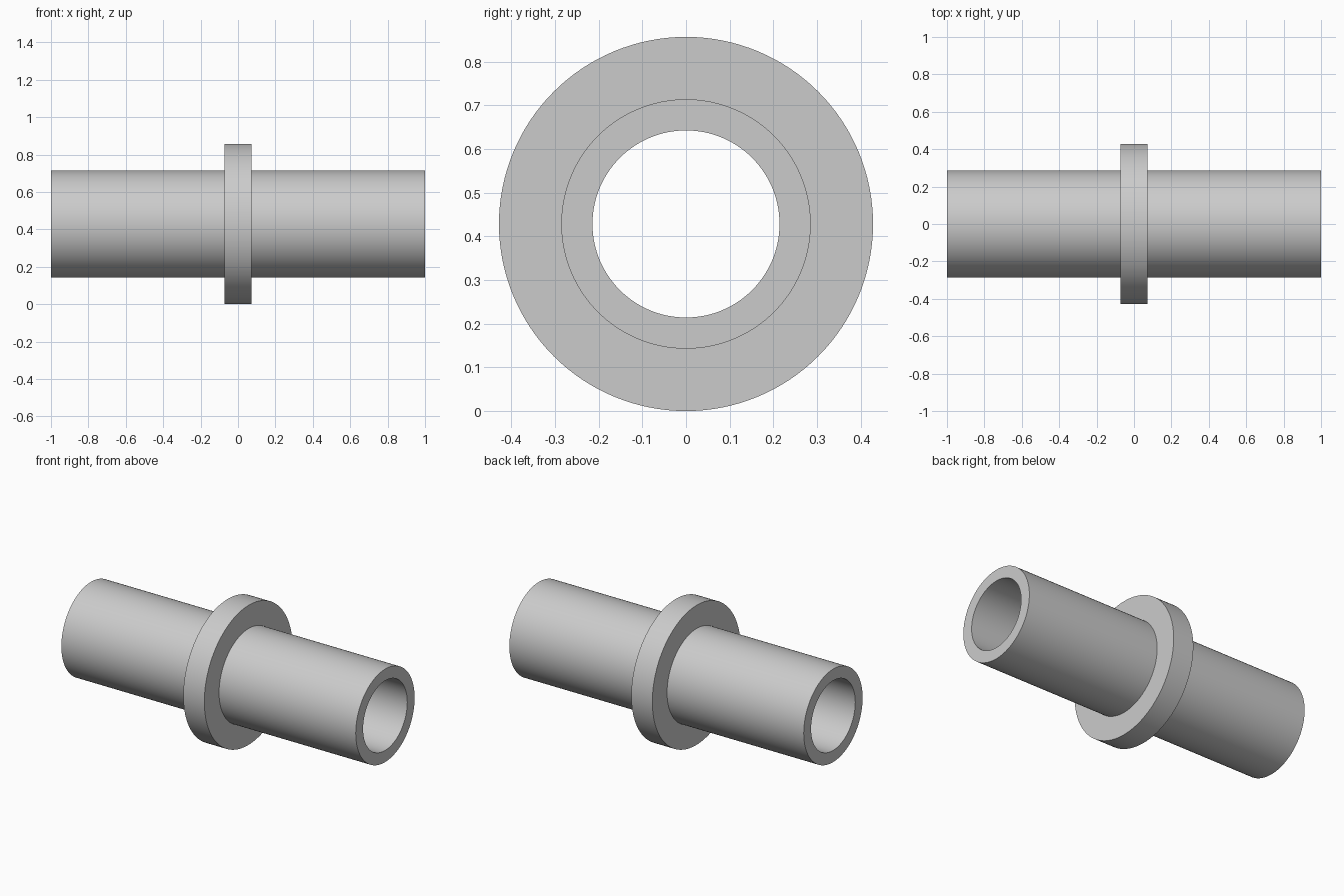
import bpy, bmesh, math
from mathutils import Vector

cube = bpy.data.objects.get("Cube")
if cube:
    bpy.data.objects.remove(cube, do_unlink=True)

UNIT = 1 / 14            # all sizes are whole multiples of this
HALF_LENGTH = 14 * UNIT
HALF_COLLAR = UNIT
BORE, TUBE, COLLAR = 3 * UNIT, 4 * UNIT, 6 * UNIT
SEGMENTS = 128

# Plain grey material
grey = bpy.data.materials.new("light_grey")
grey.use_nodes = True
colour = (0.6, 0.6, 0.6, 1)
grey.diffuse_color = colour
grey.node_tree.nodes["Principled BSDF"].inputs["Base Color"].default_value = colour

# Closed half section of the collared tube: (position along axis, radius)
right_half = [(HALF_COLLAR, COLLAR), (HALF_COLLAR, TUBE),
              (HALF_LENGTH, TUBE), (HALF_LENGTH, BORE)]
profile = right_half + [(-x, r) for x, r in reversed(right_half)]

# Revolve the section around the x axis
bm = bmesh.new()
verts = [bm.verts.new((x, 0, r)) for x, r in profile]
edges = [bm.edges.new((v, verts[(i + 1) % len(verts)])) for i, v in enumerate(verts)]
bmesh.ops.spin(bm, geom=verts + edges, cent=Vector(), axis=Vector((1, 0, 0)),
               angle=math.tau, steps=SEGMENTS, use_merge=True)
bmesh.ops.remove_doubles(bm, verts=bm.verts, dist=1e-5)
bmesh.ops.recalc_face_normals(bm, faces=bm.faces)

mesh = bpy.data.meshes.new("collared_tube")
bm.to_mesh(mesh)
bm.free()
mesh.materials.append(grey)
tube = bpy.data.objects.new("collared_tube", mesh)
tube.location.z = COLLAR
bpy.context.collection.objects.link(tube)

# Smooth round walls, crisp rims
bpy.ops.object.select_all(action="DESELECT")
tube.select_set(True)
bpy.context.view_layer.objects.active = tube
bpy.ops.object.shade_smooth_by_angle(angle=math.radians(30))
